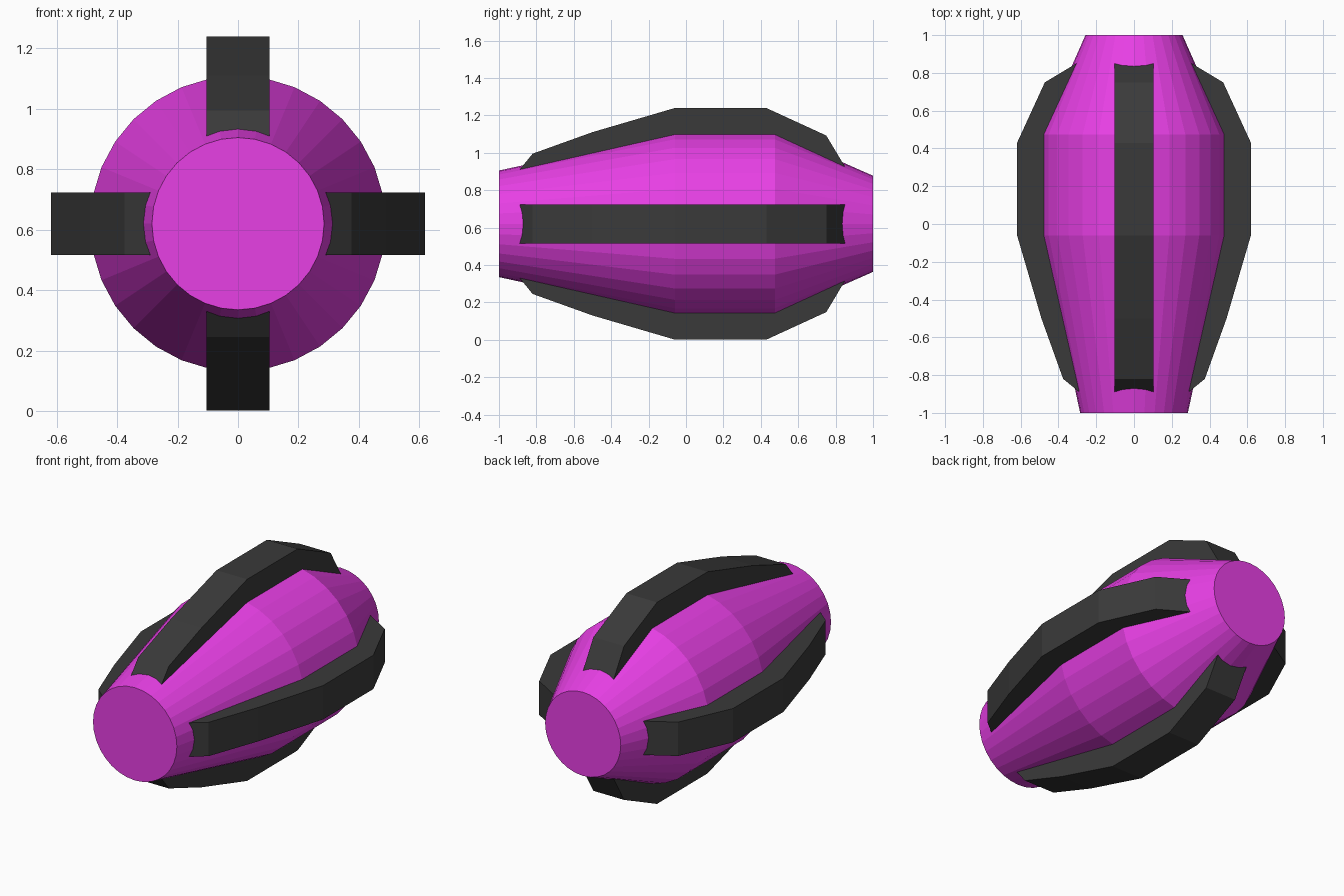
import bpy
import bmesh
from math import sin, cos, pi

if "Cube" in bpy.data.objects:
    bpy.data.objects.remove(bpy.data.objects["Cube"])

CENTRE_Z = 0.62


def material(name, colour):
    mat = bpy.data.materials.new(name)
    mat.diffuse_color = (*colour, 1)
    mat.use_nodes = True
    mat.node_tree.nodes["Principled BSDF"].inputs["Base Color"].default_value = mat.diffuse_color
    return mat


def add_object(name, verts, faces, mat):
    mesh = bpy.data.meshes.new(name)
    mesh.from_pydata(verts, [], faces)
    mesh.materials.append(mat)
    # Make all normals point outward
    bm = bmesh.new()
    bm.from_mesh(mesh)
    bmesh.ops.recalc_face_normals(bm, faces=bm.faces)
    bm.to_mesh(mesh)
    bm.free()
    obj = bpy.data.objects.new(name, mesh)
    obj.location.z = CENTRE_Z
    bpy.context.collection.objects.link(obj)
    return obj


magenta = material("magenta", (0.8, 0.05, 0.78))
charcoal = material("charcoal", (0.042, 0.042, 0.042))

# Barrel body: profile (y, radius) turned around the y axis
SIDES = 32
body_profile = [(-1, 0.285), (-0.06, 0.489), (0.475, 0.489), (1, 0.257)]
verts = [(r * sin(2 * pi * i / SIDES), y, r * cos(2 * pi * i / SIDES))
         for y, r in body_profile for i in range(SIDES)]
faces = [(k * SIDES + i, k * SIDES + (i + 1) % SIDES,
          (k + 1) * SIDES + (i + 1) % SIDES, (k + 1) * SIDES + i)
         for k in range(len(body_profile) - 1) for i in range(SIDES)]
faces.append(tuple(reversed(range(SIDES))))
faces.append(tuple(range(len(verts) - SIDES, len(verts))))
add_object("body", verts, faces, magenta)

# Four ribs: side profile (y, distance from axis) extruded across the width
HALF_WIDTH = 0.104
rib_profile = [(-0.93, 0.24), (-0.82, 0.375), (-0.5, 0.49), (-0.06, 0.619),
               (0.43, 0.619), (0.75, 0.472), (0.89, 0.238)]
n = len(rib_profile)
verts = [(x, y, r) for x in (-HALF_WIDTH, HALF_WIDTH) for y, r in rib_profile]
faces = [(i, i + n, (i + 1) % n + n, (i + 1) % n) for i in range(n)]
faces += [tuple(range(n)), tuple(reversed(range(n, 2 * n)))]
for i, side in enumerate(("top", "right", "bottom", "left")):
    rib = add_object(side + "_rib", verts, faces, charcoal)
    rib.rotation_euler.y = i * pi / 2
